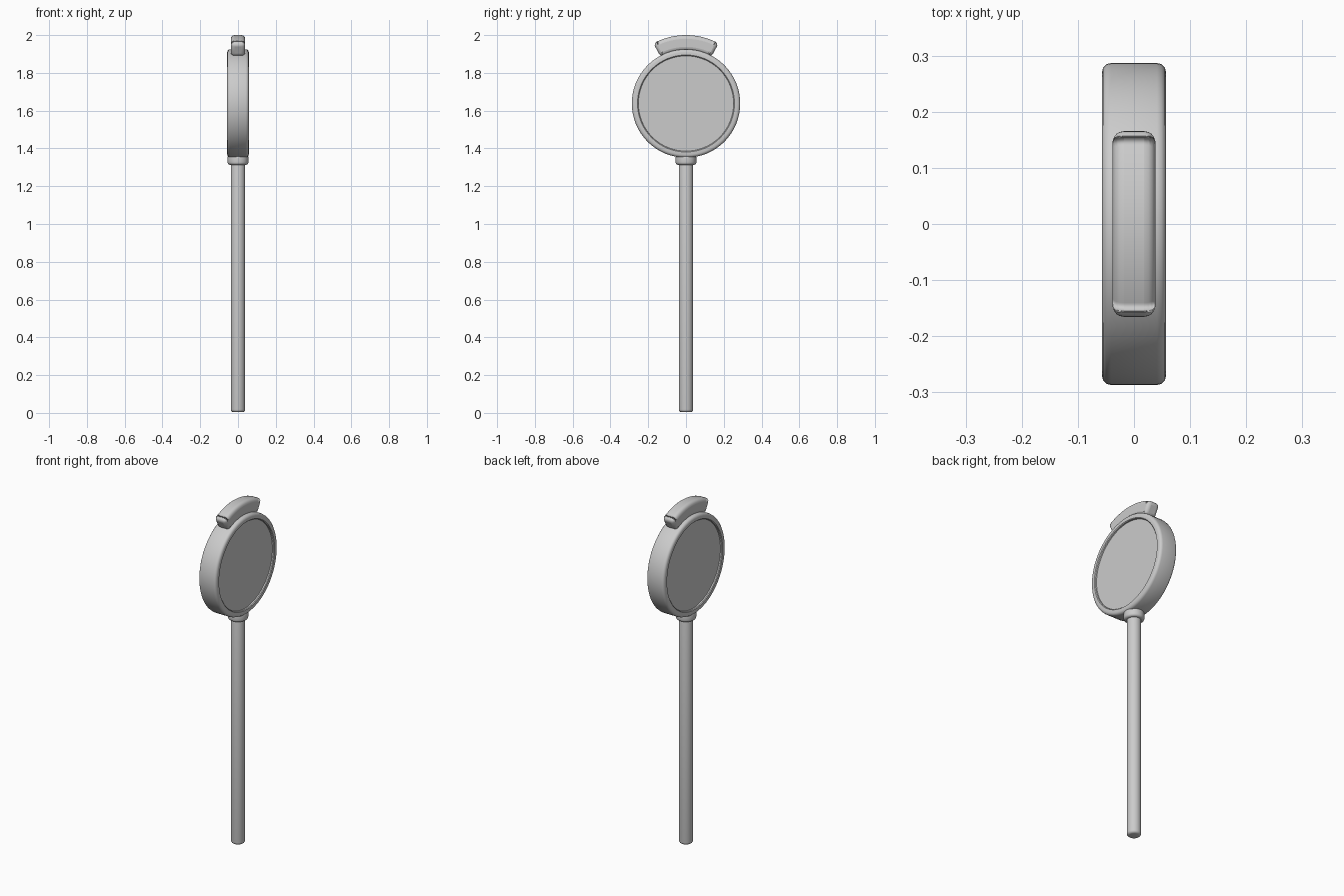
import bpy, bmesh
from math import sin, cos, pi, radians
from mathutils import Matrix, Vector

if "Cube" in bpy.data.objects:
    bpy.data.objects.remove(bpy.data.objects["Cube"])

HEAD_Z = 1.638


def finish(bm, name, angle=35):
    bmesh.ops.recalc_face_normals(bm, faces=bm.faces)
    me = bpy.data.meshes.new(name)
    bm.to_mesh(me)
    bm.free()
    ob = bpy.data.objects.new(name, me)
    bpy.context.collection.objects.link(ob)
    bpy.ops.object.select_all(action='DESELECT')
    bpy.context.view_layer.objects.active = ob
    ob.select_set(True)
    bpy.ops.object.shade_smooth_by_angle(angle=radians(angle))
    return ob


def lathe(name, profile, sides, matrix=Matrix()):
    """Revolve (radius, height) points about z, closing both ends with caps."""
    bm = bmesh.new()
    rings = [[bm.verts.new((r * cos(2 * pi * i / sides), r * sin(2 * pi * i / sides), h))
              for i in range(sides)] for r, h in profile]
    for a, b in zip(rings, rings[1:]):
        for i in range(sides):
            j = (i + 1) % sides
            bm.faces.new((a[i], a[j], b[j], b[i]))
    bm.faces.new(rings[0])
    bm.faces.new(rings[-1])
    bm.transform(matrix)
    return finish(bm, name)


def rounded_rod(r, z0, z1, b, steps=4):
    """Profile of a cylinder with rounded end edges."""
    arc = [(r - b + b * sin(pi / 2 * k / steps), b * (1 - cos(pi / 2 * k / steps)))
           for k in range(steps + 1)]
    return [(x, z0 + h) for x, h in arc] + [(x, z1 - h) for x, h in reversed(arc)]


# Pole and collar
lathe("pole", rounded_rod(0.038, 0.004, 1.36, 0.014), 32)
lathe("collar", rounded_rod(0.055, 1.313, 1.364, 0.014), 32)

# Round head: raised rounded rim with a recessed panel on each side
half = [(0.252, 0.046), (0.253, 0.053), (0.257, 0.057), (0.271, 0.057),
        (0.279, 0.055), (0.285, 0.049), (0.287, 0.041)]
profile = half + [(r, -h) for r, h in reversed(half)]
lathe("round_head", profile, 64,
      Matrix.Translation((0, 0, HEAD_Z)) @ Matrix.Rotation(pi / 2, 4, 'Y'))

# Curved crest following the top of the rim
bm = bmesh.new()
N, SPAN = 20, radians(28.5)
sections = []
for i in range(N + 1):
    a = -SPAN + 2 * SPAN * i / N
    sections.append([bm.verts.new((x, r * sin(a), HEAD_Z + r * cos(a)))
                     for x, r in ((-0.038, 0.28), (0.038, 0.28), (0.038, 0.362), (-0.038, 0.362))])
for a, b in zip(sections, sections[1:]):
    for k in range(4):
        m = (k + 1) % 4
        bm.faces.new((a[k], a[m], b[m], b[k]))
bm.faces.new(sections[0])
bm.faces.new(sections[-1])
crest = finish(bm, "crest")
bevel = crest.modifiers.new("rounded_edges", 'BEVEL')
bevel.width = 0.02
bevel.segments = 4
bevel.limit_method = 'ANGLE'
bevel.angle_limit = radians(40)
bevel.use_clamp_overlap = False
